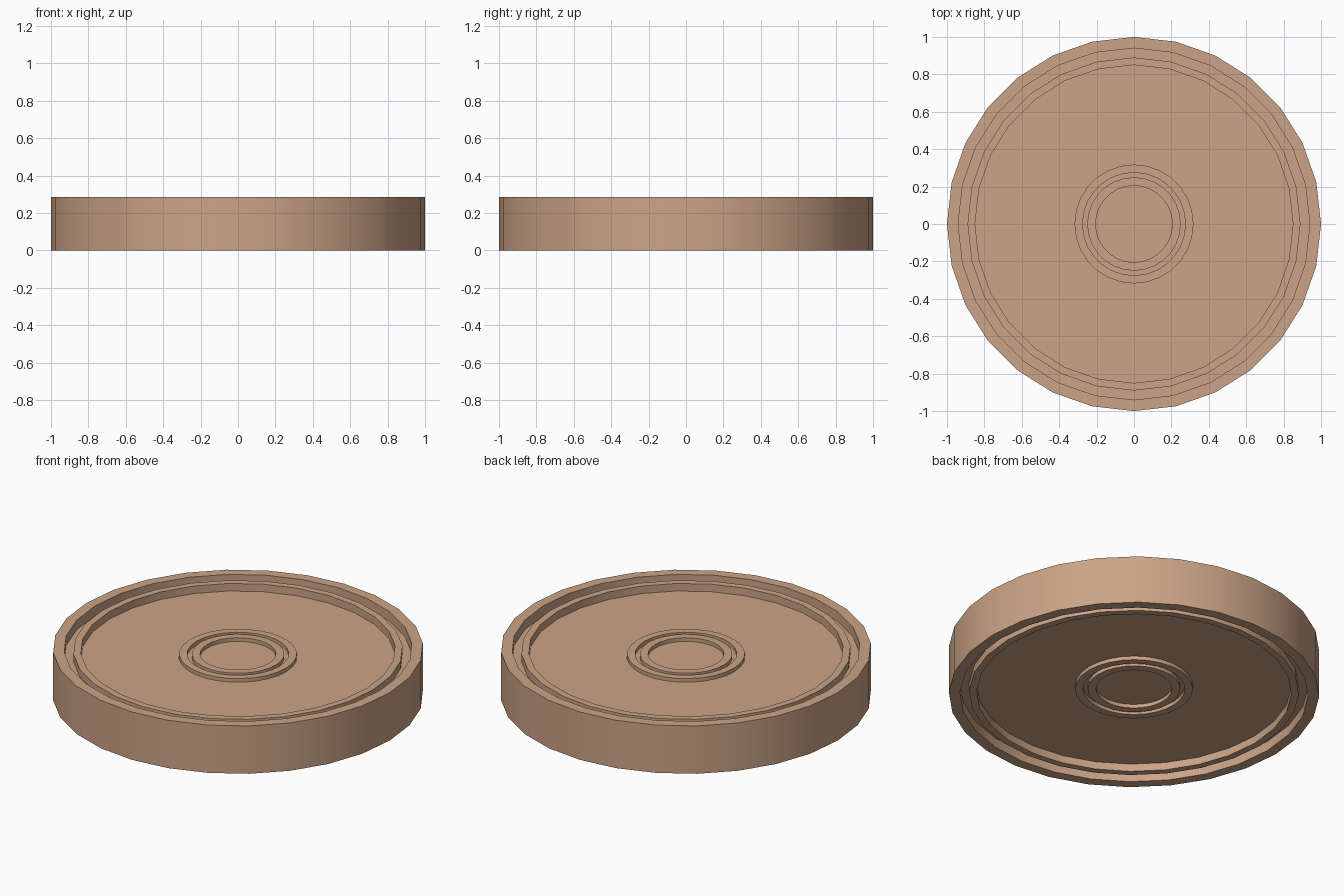
import bpy, bmesh, math

if "Cube" in bpy.data.objects:
    bpy.data.objects.remove(bpy.data.objects["Cube"])

H = 0.285       # total thickness
FLOOR = 0.228   # recessed face
BEAD = 0.273    # raised bead inside the rim
HUB = 0.25      # raised hub rings
SIDES = 28

# half profile on the top side, from the axis outwards
top = [(0, FLOOR), (0.205, FLOOR), (0.205, HUB), (0.25, HUB), (0.25, FLOOR),
       (0.275, FLOOR), (0.275, HUB), (0.318, HUB), (0.318, FLOOR),
       (0.85, FLOOR), (0.85, BEAD), (0.89, BEAD), (0.89, FLOOR),
       (0.94, FLOOR), (0.94, H), (1.0, H)]
# the underside mirrors the top
profile = top + [(r, H - z) for r, z in reversed(top)]


def lathe(name, points, sides):
    bm = bmesh.new()
    rings = []
    for r, z in points:
        if r == 0:
            rings.append([bm.verts.new((0, 0, z))])
        else:
            rings.append([bm.verts.new((r * math.cos(2 * math.pi * i / sides),
                                        r * math.sin(2 * math.pi * i / sides), z))
                          for i in range(sides)])
    for a, b in zip(rings, rings[1:]):
        if len(a) == 1:
            bm.faces.new(b)
        elif len(b) == 1:
            bm.faces.new(a)
        else:
            for i in range(sides):
                j = (i + 1) % sides
                bm.faces.new((a[i], a[j], b[j], b[i]))
    # centre points are replaced by flat caps
    bmesh.ops.delete(bm, geom=[v for v in bm.verts if not v.link_faces], context='VERTS')
    bmesh.ops.recalc_face_normals(bm, faces=bm.faces)
    mesh = bpy.data.meshes.new(name)
    bm.to_mesh(mesh)
    bm.free()
    obj = bpy.data.objects.new(name, mesh)
    bpy.context.collection.objects.link(obj)
    return obj


# round game piece with rim, bead and hub rings
piece = lathe("round_game_piece", profile, SIDES)
wood = bpy.data.materials.new("tan_wood")
wood.diffuse_color = (0.60, 0.37, 0.24, 1)
wood.use_nodes = True
wood.node_tree.nodes["Principled BSDF"].inputs["Base Color"].default_value = wood.diffuse_color
piece.data.materials.append(wood)

bpy.context.view_layer.objects.active = piece
piece.select_set(True)
bpy.ops.object.shade_smooth_by_angle(angle=math.radians(30))
